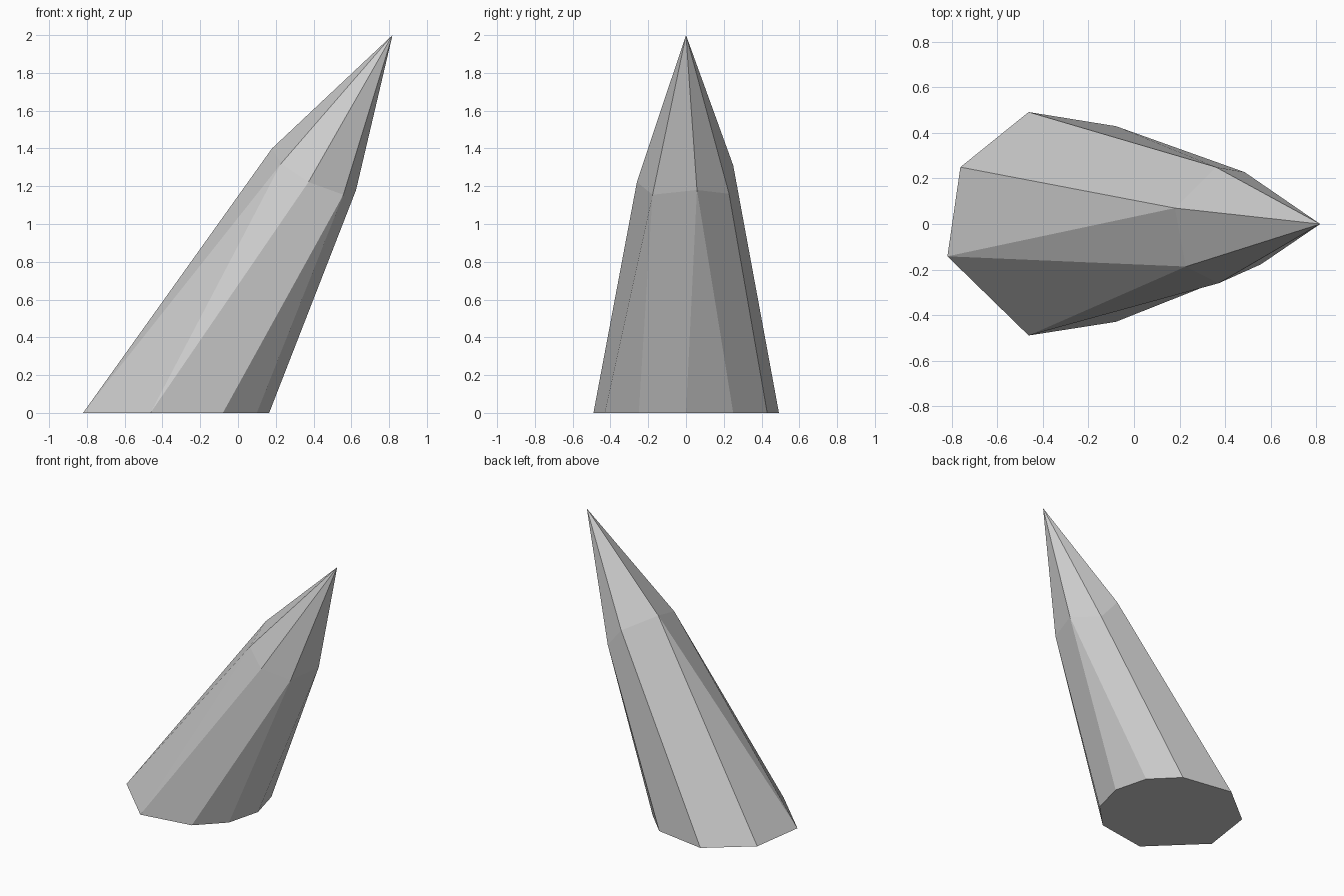
import bpy
import bmesh

cube = bpy.data.objects.get("Cube")
if cube:
    bpy.data.objects.remove(cube, do_unlink=True)

# Stone colour
stone = bpy.data.materials.new("pale grey stone")
stone.use_nodes = True
colour = (0.6, 0.6, 0.6, 1.0)
stone.diffuse_color = colour
stone.node_tree.nodes["Principled BSDF"].inputs["Base Color"].default_value = colour

# Base outline, counter-clockwise from the +x corner
base = [(0.165, 0), (0.1, 0.25), (-0.08, 0.43), (-0.463, 0.492), (-0.763, 0.25),
        (-0.82, -0.142), (-0.463, -0.49), (-0.08, -0.43), (0.1, -0.25)]

# Shoulder corners, each with the first and last base corner it fans down to
shoulder = [((0.625, 0.058, 1.18), 0, 1), ((0.486, 0.228, 1.16), 2, 2),
            ((0.36, 0.25, 1.31), 3, 3), ((0.18, 0.07, 1.4), 4, 5),
            ((0.228, -0.187, 1.32), 5, 6), ((0.373, -0.26, 1.222), 6, 6),
            ((0.558, -0.177, 1.155), 7, 8)]

bm = bmesh.new()
low = [bm.verts.new((x, y, 0)) for x, y in base]
high = [bm.verts.new(co) for co, first, last in shoulder]
tip = bm.verts.new((0.818, 0, 2))

# Underside
bm.faces.new(low[::-1])

for i, (co, first, last) in enumerate(shoulder):
    j = (i + 1) % len(shoulder)
    following = shoulder[j][1]
    # Tip facet
    bm.faces.new((high[i], high[j], tip))
    # Facet that widens towards the base
    if first != last:
        bm.faces.new((low[first], low[last], high[i]))
    # Facet between neighbouring shoulder corners
    if last == following:
        bm.faces.new((low[last], high[j], high[i]))
    else:
        bm.faces.new((low[last], low[following], high[j], high[i]))

bmesh.ops.recalc_face_normals(bm, faces=bm.faces[:])
mesh = bpy.data.meshes.new("leaning_crystal")
bm.to_mesh(mesh)
bm.free()
mesh.materials.append(stone)
crystal = bpy.data.objects.new("leaning_crystal", mesh)
bpy.context.scene.collection.objects.link(crystal)
